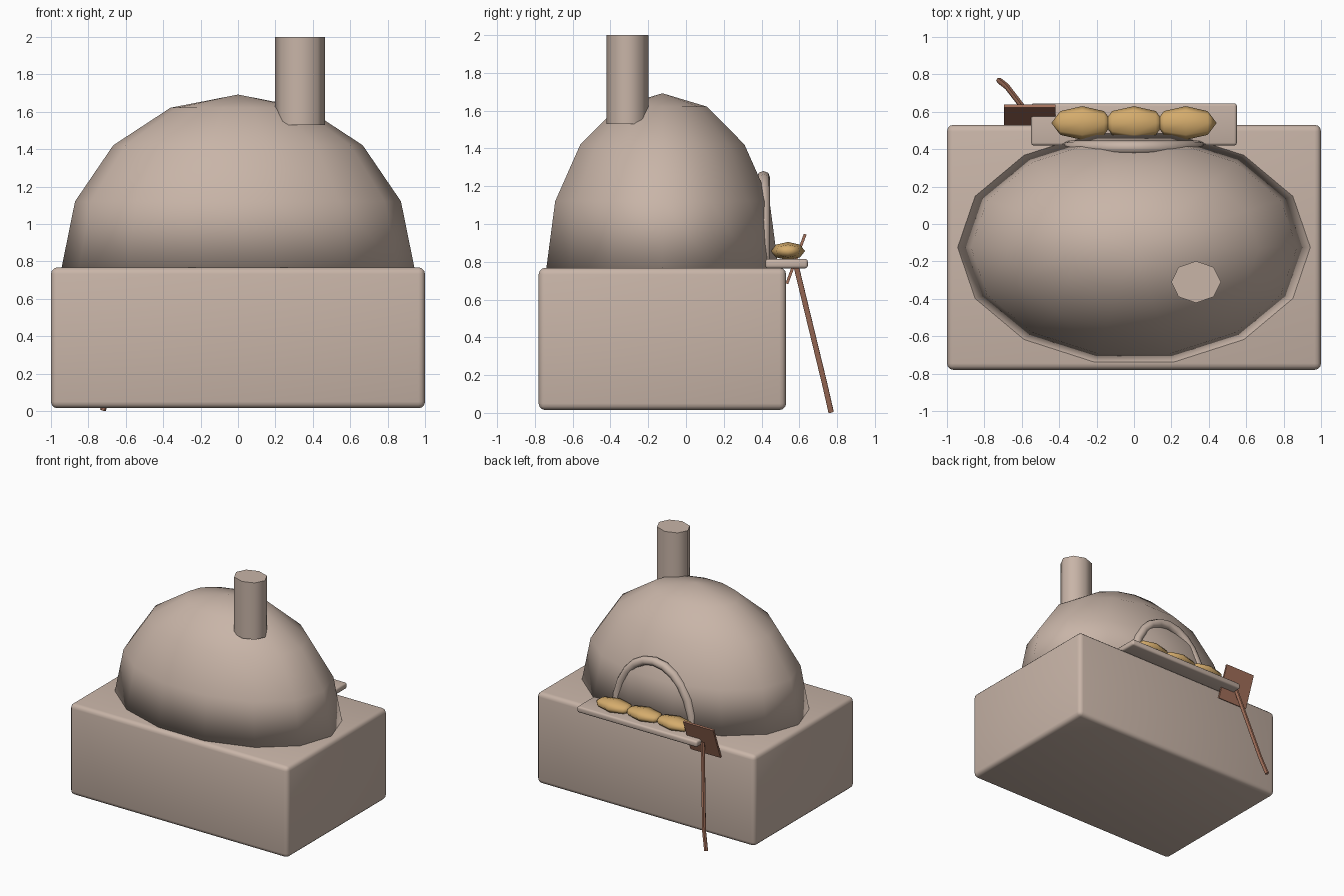
import bpy, bmesh
from math import pi, sin, cos, atan2, radians
from mathutils import Matrix, Vector

cube = bpy.data.objects.get("Cube")
if cube:
    bpy.data.objects.remove(cube, do_unlink=True)


def material(name, rgb):
    m = bpy.data.materials.new(name)
    m.use_nodes = True
    m.diffuse_color = (*rgb, 1)
    m.node_tree.nodes["Principled BSDF"].inputs["Base Color"].default_value = (*rgb, 1)
    return m


clay = material("pale clay", (0.58, 0.46, 0.39))
wood = material("brown wood", (0.37, 0.165, 0.105))
crust = material("golden crust", (0.66, 0.41, 0.15))


def finish(name, bm, mat, angle=None):
    """Turn a bmesh into an object; angle None means smooth everywhere, 0 means flat."""
    bmesh.ops.recalc_face_normals(bm, faces=bm.faces[:])
    mesh = bpy.data.meshes.new(name)
    bm.to_mesh(mesh)
    bm.free()
    mesh.materials.append(mat)
    ob = bpy.data.objects.new(name, mesh)
    bpy.context.collection.objects.link(ob)
    for p in mesh.polygons:
        p.use_smooth = angle != 0
    if angle:
        mesh.set_sharp_from_angle(angle=radians(angle))
    return ob


def box(name, low, high, mat, bevel=0.0, tilt=0.0):
    low, high = Vector(low), Vector(high)
    bm = bmesh.new()
    bmesh.ops.create_cube(bm, size=1, matrix=Matrix.Diagonal((*(high - low), 1)))
    if bevel:
        bmesh.ops.bevel(bm, geom=bm.edges[:], offset=bevel, segments=3,
                        profile=0.5, affect='EDGES')
    bm.transform(Matrix.Translation((low + high) / 2) @ Matrix.Rotation(tilt, 4, 'X'))
    return finish(name, bm, mat, 35 if bevel else 0)


def tube(name, points, radius, mat, sides):
    """Sweep a round section along a path, with capped ends."""
    pts = [Vector(p) for p in points]
    bm = bmesh.new()
    rings = []
    for i, p in enumerate(pts):
        along = (pts[min(i + 1, len(pts) - 1)] - pts[max(i - 1, 0)]).normalized()
        u = Vector((0, 1, 0)).cross(along).normalized()
        v = along.cross(u)
        turn = [2 * pi * k / sides for k in range(sides)]
        rings.append([bm.verts.new(p + radius * (cos(a) * u + sin(a) * v)) for a in turn])
    for a, b in zip(rings, rings[1:]):
        for k in range(sides):
            n = (k + 1) % sides
            bm.faces.new((a[k], a[n], b[n], b[k]))
    bm.faces.new(rings[0])
    bm.faces.new(rings[-1])
    return finish(name, bm, mat, 60)


# Rounded masonry block
box("base", (-1, -0.78, 0.015), (1, 0.53, 0.768), clay, 0.035)

# Half-ellipsoid dome, closed underneath
bm = bmesh.new()
bmesh.ops.create_uvsphere(bm, u_segments=14, v_segments=8, radius=1,
                          matrix=Matrix.Rotation(pi / 2, 4, 'Z'))
bmesh.ops.delete(bm, geom=[v for v in bm.verts if v.co.z < -0.01], context='VERTS')
bmesh.ops.holes_fill(bm, edges=[e for e in bm.edges if e.is_boundary], sides=0)
bm.transform(Matrix.Translation((0, -0.125, 0.767)) @ Matrix.Diagonal((0.943, 0.63, 0.925, 1)))
finish("dome", bm, clay)

# Eight-sided chimney
bm = bmesh.new()
bmesh.ops.create_cone(bm, cap_ends=True, segments=8, radius1=1, radius2=1, depth=1)
bm.transform(Matrix.Translation((0.332, -0.31, 1.765)) @ Matrix.Diagonal((0.133, 0.112, 0.47, 1)))
finish("chimney", bm, clay, 60)

# Raised arch around the oven mouth
steps = 12
arch = [(-0.35 * cos(pi * i / steps), 0.41, 0.77 + 0.475 * sin(pi * i / steps))
        for i in range(steps + 1)]
tube("mouth_arch", arch, 0.036, clay, 8)

# Shelf below the mouth
box("shelf", (-0.55, 0.42, 0.765), (0.55, 0.645, 0.815), clay, 0.015)

# Three loaves lying end to end
for i in (-1, 0, 1):
    bm = bmesh.new()
    bmesh.ops.create_uvsphere(bm, u_segments=8, v_segments=4, radius=1)
    bm.transform(Matrix.Translation((0.277 * i, 0.54, 0.857))
                 @ Matrix.Diagonal((0.165, 0.09, 0.048, 1)) @ Matrix.Rotation(pi / 2, 4, 'Y'))
    finish(f"loaf_{i + 2}", bm, crust)

# Bread peel leaning on the shelf end
box("peel_blade", (-0.695, 0.575, 0.675), (-0.42, 0.59, 0.955), wood, tilt=-atan2(0.1, 0.27))
tube("peel_handle", [(-0.56, 0.58, 0.79), (-0.68, 0.735, 0.15), (-0.722, 0.768, 0.005)],
     0.016, wood, 6)
